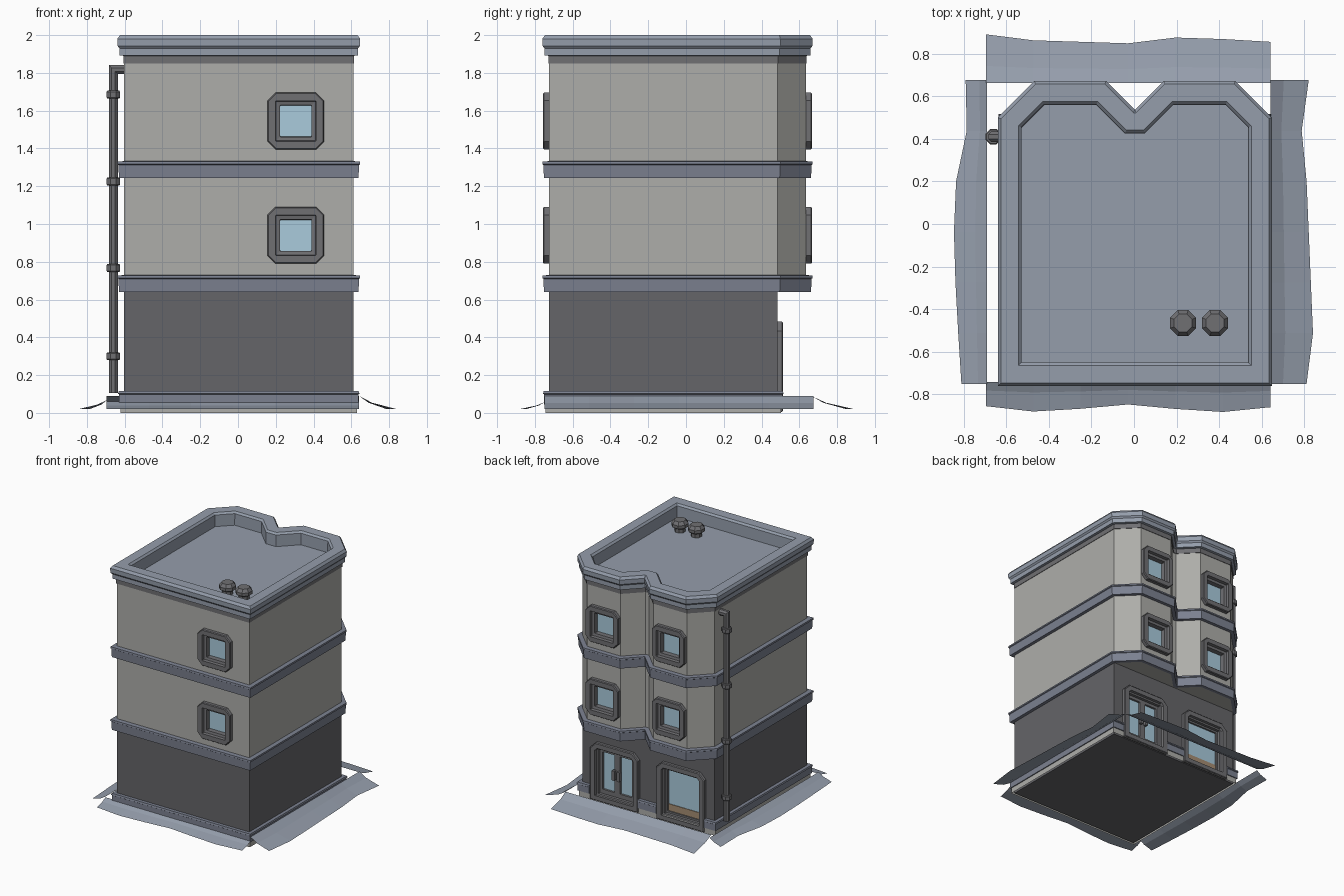
import bpy, bmesh, math
from mathutils import Vector

if "Cube" in bpy.data.objects:
    bpy.data.objects.remove(bpy.data.objects["Cube"])


def mat(name, r, g, b):
    m = bpy.data.materials.new(name)
    m.diffuse_color = (r, g, b, 1)
    m.use_nodes = True
    m.node_tree.nodes["Principled BSDF"].inputs["Base Color"].default_value = m.diffuse_color
    return m


WALL = mat("wall_grey", 0.42, 0.42, 0.40)
DARK = mat("ground_floor_dark", 0.13, 0.13, 0.14)
TRIM = mat("trim_blue_grey", 0.30, 0.34, 0.41)
BAND = mat("band_blue_grey", 0.20, 0.22, 0.28)
FRAME = mat("frame_grey", 0.16, 0.16, 0.17)
GLASS = mat("glass_blue", 0.40, 0.60, 0.72)
WOOD = mat("wood", 0.38, 0.27, 0.17)


def skin(name, loops, m, cap0=False, cap1=False, closed=True):
    """Bridge successive point loops into one mesh."""
    bm = bmesh.new()
    rows = [[bm.verts.new(p) for p in lp] for lp in loops]
    n = len(rows[0])
    for a, b in zip(rows, rows[1:]):
        for i in range(n if closed else n - 1):
            j = (i + 1) % n
            bm.faces.new((a[i], a[j], b[j], b[i]))
    if cap0:
        bm.faces.new(rows[0][::-1])
    if cap1:
        bm.faces.new(rows[-1])
    bmesh.ops.recalc_face_normals(bm, faces=bm.faces)
    me = bpy.data.meshes.new(name)
    bm.to_mesh(me)
    bm.free()
    me.materials.append(m)
    ob = bpy.data.objects.new(name, me)
    bpy.context.collection.objects.link(ob)
    return ob


def offset(path, d, closed=True):
    """Mitred outward offset of a counter-clockwise path."""
    out, n = [], len(path)
    for i, p in enumerate(path):
        p = Vector(p)
        norms = []
        for a, b in ((i - 1, i), (i, i + 1)):
            if closed or (a >= 0 and b < n):
                e = (Vector(path[b % n]) - Vector(path[a % n])).normalized()
                norms.append(Vector((e.y, -e.x)))
        s = norms[0] + norms[-1]
        out.append(p + s * (2 * d / s.length_squared))
    return out


def loft(name, path, profile, m, cap0=False, cap1=False):
    return skin(name, [[(p.x, p.y, z) for p in offset(path, d)] for d, z in profile], m, cap0, cap1)


CX, HW, YF, YG, YB = 0.004, 0.607, -0.725, 0.485, 0.635
ground = [(CX - HW, YG), (CX - HW, YF), (CX + HW, YF), (CX + HW, YG)]
half = [(HW, YG), (HW - 0.15, YB), (0.15, YB), (0.015, 0.5)]
upper = [(CX - HW, YF), (CX + HW, YF)] + [(CX + x, y) for x, y in half] \
    + [(CX - x, y) for x, y in reversed(half)]

# Walls
ground_wall = loft("ground_floor_wall", ground, [(0, 0), (0, 0.66)], DARK, True, True)
upper_wall = loft("upper_wall", upper, [(0, 0.645), (0, 1.88)], WALL, True, True)
loft("base_slab", ground, [(0.018, 0), (0.018, 0.045), (0, 0.045)], WALL)

# Floor bands, frieze, and cornice with sunken roof
for name, z in (("lower_band", 0.64), ("middle_band", 1.243)):
    loft(name, upper, [(0, z), (0.027, z), (0.03, z + 0.07), (0.036, z + 0.074),
                       (0.034, z + 0.087), (0, z + 0.09)], BAND)
loft("frieze", upper, [(0, 1.85), (0.004, 1.85), (0.004, 1.9)], FRAME)
loft("cornice_and_roof", upper,
     [(0, 1.89), (0.024, 1.893), (0.024, 1.93), (0.035, 1.943), (0.036, 1.98), (0.022, 2.0),
      (-0.06, 2.0), (-0.074, 1.985), (-0.076, 1.89)], TRIM, False, True)

# Plinth moulding, broken at the back openings
plinth = [(-0.002, 0.045), (0.026, 0.045), (0.026, 0.098), (0.032, 0.102), (0.028, 0.115), (-0.002, 0.115)]
wrap = [(-0.525, YG)] + ground + [(0.53, YG)]
for name, path in (("plinth_around", wrap), ("plinth_middle", [(0.085, YG), (-0.085, YG)])):
    cols = [(offset(path, d, False), z) for d, z in plinth]
    skin(name, [[(o[i].x, o[i].y, z) for o, z in cols] for i in range(len(path))], BAND, True, True)


def opening_loop(cx, y, side, hw, z0, z1, ct, cb, out):
    """Corner-cut rectangle standing on a wall; side -1 is front, 1 is back."""
    pts = [(-hw + cb, z0), (hw - cb, z0), (hw, z0 + cb), (hw, z1 - ct),
           (hw - ct, z1), (-hw + ct, z1), (-hw, z1 - ct), (-hw, z0 + cb)]
    return [(cx + x, y + side * out, z) for x, z in pts]


def plate(name, cx, y, side, rings, m, cap=False):
    return skin(name, [opening_loop(cx, y, side, *r) for r in rings], m, False, cap)


def cut(wall, cx, y, side, hw, z0, z1):
    c = skin("cutter", [opening_loop(cx, y, side, hw, z0, z1, .002, .002, o) for o in (-0.06, 0.05)],
             FRAME, True, True)
    c.hide_render = True
    mod = wall.modifiers.new("opening", 'BOOLEAN')
    mod.operation, mod.solver, mod.object = 'DIFFERENCE', 'EXACT', c
    bpy.context.view_layer.objects.active = wall
    bpy.ops.object.modifier_apply(modifier=mod.name)
    bpy.data.objects.remove(c)


# Square windows: one per floor at the front, one per bay per floor at the back
e = 0.003
for z in (0.94, 1.545):
    for cx, y, side in ((0.306, YF, -1), (CX + 0.303, YB, 1), (CX - 0.303, YB, 1)):
        cut(upper_wall, cx, y, side, 0.1, z - 0.1, z + 0.1)
        rings = [(h, z - h, z + h, c, c, o) for h, c, o in
                 ((0.15, 0.042, -0.005), (0.15, 0.042, 0.026), (0.145, 0.04, 0.033), (0.107, e, 0.033),
                  (0.104, e, 0.008), (0.084, e, 0.004), (0.082, e, -0.045))]
        plate("window_frame", cx, y, side, rings, FRAME)
        plate("window_glass", cx, y, side, [(0.083, z - 0.083, z + 0.083, e, e, -0.035)], GLASS, True)

# Double door and shop window at street level
for name, cx in (("door", 0.303), ("shop_window", -0.303)):
    cut(ground_wall, cx, YG, 1, 0.165, 0.045, 0.43)
    plate(name + "_frame", cx, YG, 1,
          [(0.22, 0.005, 0.483, 0.05, e, -0.005), (0.22, 0.005, 0.483, 0.05, e, 0.022),
           (0.214, 0.01, 0.477, 0.048, e, 0.028), (0.175, 0.045, 0.44, 0.02, e, 0.028),
           (0.172, 0.045, 0.437, 0.02, e, 0.008), (0.16, 0.055, 0.425, e, e, 0.004),
           (0.16, 0.055, 0.425, e, e, -0.05)], FRAME)
for s in (-1, 1):
    x = 0.303 + s * 0.08
    plate("door_leaf", x, YG, 1,
          [(0.079, 0.055, 0.425, e, e, -0.05), (0.079, 0.055, 0.425, e, e, -0.02),
           (0.055, 0.09, 0.4, e, e, -0.02), (0.053, 0.092, 0.398, e, e, -0.045)], FRAME)
    plate("door_glass", x, YG, 1, [(0.054, 0.09, 0.4, e, e, -0.035)], GLASS, True)
    plate("door_handle", 0.303 + s * 0.024, YG, 1,
          [(0.013, 0.2, 0.28, e, e, -0.022), (0.013, 0.2, 0.28, e, e, 0.005)], FRAME, True)
plate("shop_sash", -0.303, YG, 1,
      [(0.16, 0.055, 0.425, e, e, -0.02), (0.145, 0.07, 0.41, e, e, -0.02),
       (0.145, 0.07, 0.41, e, e, -0.045)], FRAME)
plate("shop_glass", -0.303, YG, 1, [(0.146, 0.07, 0.411, e, e, -0.035)], GLASS, True)
plate("display_floor", -0.303, YG, 1,
      [(0.145, 0.07, 0.125, e, e, -0.04), (0.145, 0.07, 0.125, e, e, -0.03)], WOOD, True)


def octagon(r):
    return [(r * math.cos(a), r * math.sin(a)) for a in (math.pi / 8 + k * math.pi / 4 for k in range(8))]


def turned(name, x, y, profile, m):
    return skin(name, [[(x + a, y + b, z) for a, b in octagon(r)] for r, z in profile], m, True, True)


# Roof vents
for x in (0.23, 0.38):
    turned("roof_vent", x, -0.465, [(0.042, 1.88), (0.042, 1.92), (0.066, 1.935), (0.066, 1.96),
                                    (0.046, 1.985)], FRAME)

# Drainpipe with mitred elbow into the wall, and its collars
px, py, pz = -0.66, 0.41, 1.817
o = octagon(0.026)
skin("drainpipe", [[(px + a, py + b, 0.105) for a, b in o],
                   [(px + a, py + b, pz - a) for a, b in o],
                   [(-0.595, py + b, pz - a) for a, b in o]], FRAME, True, True)
for z in (0.3, 0.767, 1.225, 1.685):
    turned("pipe_collar", px, py, [(0.034, z - 0.021), (0.039, z - 0.015), (0.039, z + 0.015),
                                   (0.034, z + 0.021)], FRAME)


# Uneven pavement skirts on the four sides
def skirt(name, along_x, a0, a1, inner, z_in, outer):
    rows = []
    for t in (0, 0.35, 1):
        row = []
        for i, w in enumerate(outer):
            a = a0 + (a1 - a0) * i / (len(outer) - 1)
            c = inner + (w - inner) * t
            z = 0.02 + (z_in - 0.02) * (1 - t) ** 1.7
            row.append((a, c, z) if along_x else (c, a, z))
        rows.append(row)
    skin(name, rows, TRIM, closed=False)


skirt("pavement_front", True, -0.695, 0.64, -0.742, 0.06, (-.855, -.88, -.867, -.847, -.868, -.882, -.86))
skirt("pavement_back", True, -0.695, 0.64, 0.662, 0.09, (.89, .862, .855, .848, .875, .868, .855))
skirt("pavement_left", False, -0.75, 0.675, -0.69, 0.07, (-.81, -.825, -.838, -.845, -.835, -.785, -.79))
skirt("pavement_right", False, -0.75, 0.675, 0.64, 0.09, (.81, .84, .83, .82, .81, .787, .82))
